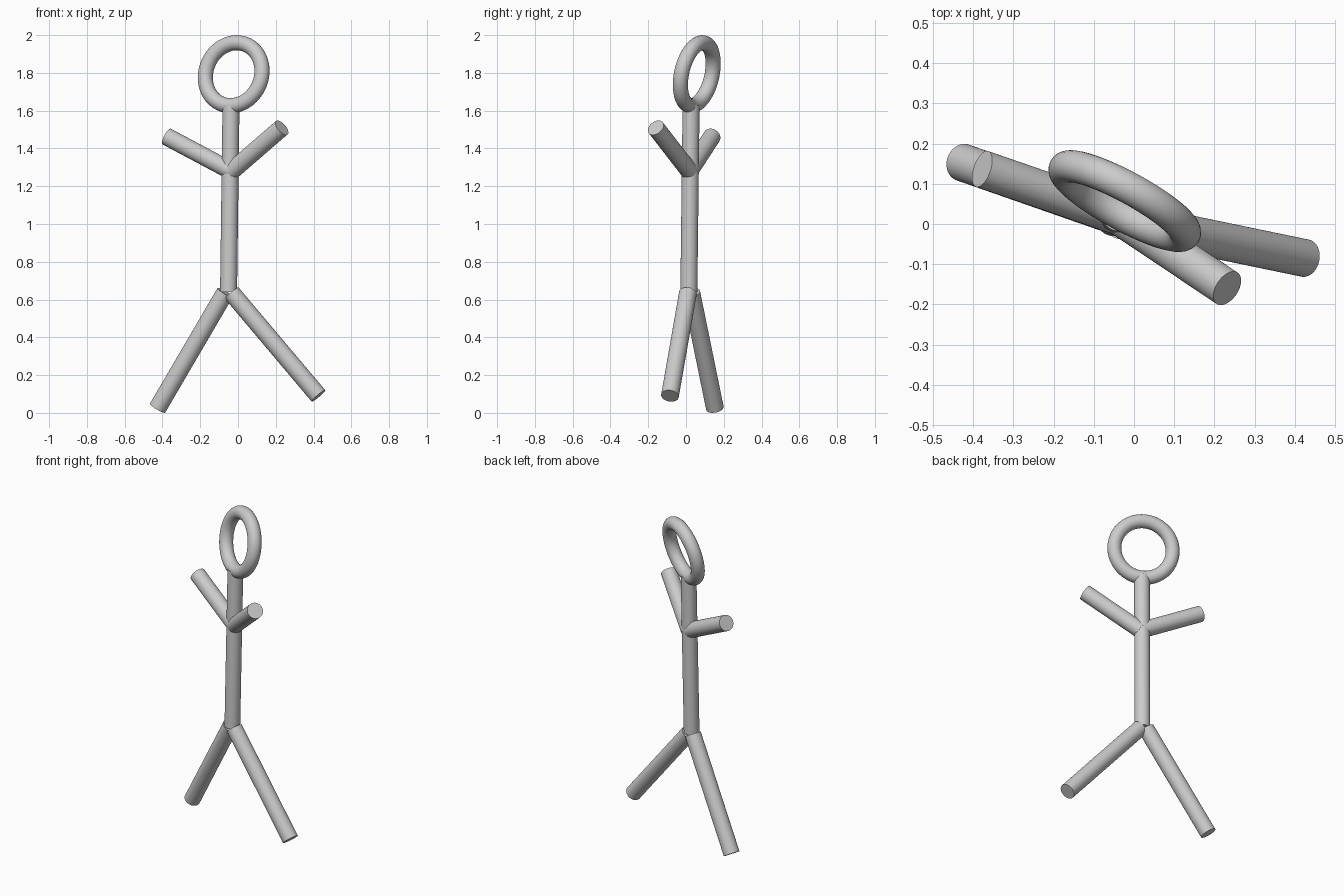
import bpy, math
from mathutils import Vector

if "Cube" in bpy.data.objects:
    bpy.data.objects.remove(bpy.data.objects["Cube"])


def finish(obj, name):
    obj.name = name
    bpy.ops.object.shade_smooth_by_angle(angle=math.radians(40))


def rod(name, start, end, radius=0.047):
    """Capped cylinder running between two points."""
    a, b = Vector(start), Vector(end)
    d = b - a
    bpy.ops.mesh.primitive_cylinder_add(
        vertices=48, radius=radius, depth=d.length, location=(a + b) / 2,
        rotation=d.to_track_quat('Z', 'Y').to_euler())
    finish(bpy.context.object, name)


# ring head, turned and leaning slightly back
normal = Vector((0.47, 0.86, -0.2))
bpy.ops.mesh.primitive_torus_add(
    major_radius=0.17, minor_radius=0.04, major_segments=64, minor_segments=24,
    location=(-0.023, 0.057, 1.793),
    rotation=normal.to_track_quat('Z', 'Y').to_euler())
finish(bpy.context.object, "head_ring")

# body
rod("torso", (-0.05, 0.015, 0.64), (-0.037, 0.027, 1.63), 0.045)

# arms, raised and spread
shoulder = (-0.034, 0.018, 1.28)
rod("left_arm", shoulder, (-0.378, 0.137, 1.463))
rod("right_arm", shoulder, (0.232, -0.16, 1.51))

# legs, in a wide stride
rod("left_leg", (-0.068, 0.028, 0.637), (-0.426, 0.153, 0.025))
rod("right_leg", (-0.033, 0.01, 0.634), (0.426, -0.085, 0.09))
